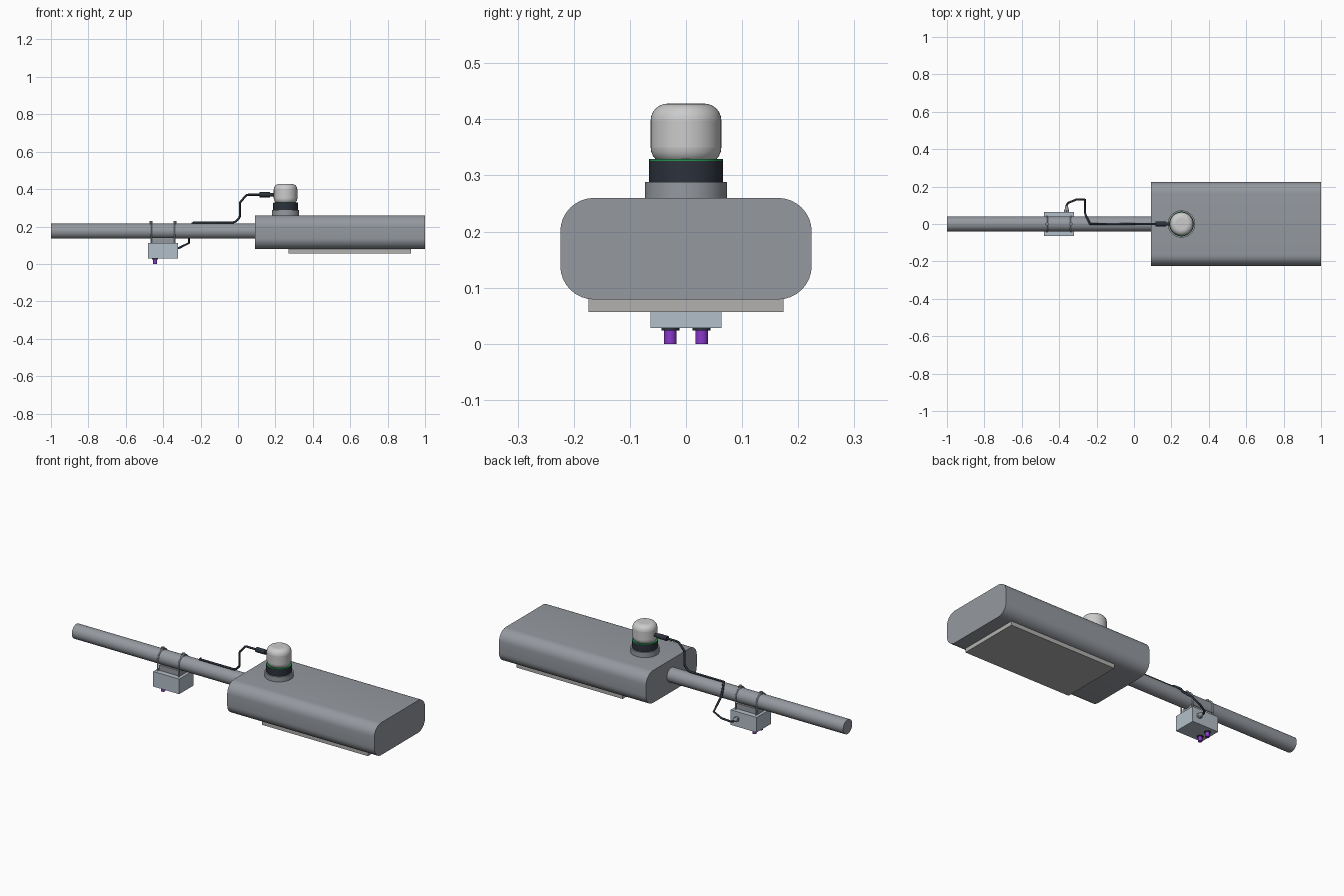
import bpy, bmesh, math
from mathutils import Vector

if "Cube" in bpy.data.objects:
    bpy.data.objects.remove(bpy.data.objects["Cube"])


def mat(name, rgb):
    m = bpy.data.materials.new(name)
    m.diffuse_color = (*rgb, 1)
    m.use_nodes = True
    m.node_tree.nodes["Principled BSDF"].inputs["Base Color"].default_value = m.diffuse_color
    return m


STEEL = mat("steel", (0.30, 0.32, 0.35))
BOX = mat("pale_blue_grey", (0.45, 0.52, 0.58))
LENS = mat("warm_grey", (0.45, 0.44, 0.43))
PALE = mat("pale_plastic", (0.66, 0.67, 0.68))
DARK = mat("dark_plastic", (0.025, 0.032, 0.045))
GREEN = mat("green", (0.02, 0.3, 0.08))
PURPLE = mat("purple", (0.25, 0.04, 0.6))


def finish(ob, name, m, smooth=True):
    ob.name = name
    ob.data.materials.append(m)
    if smooth and ob.type == 'MESH':
        bpy.ops.object.select_all(action='DESELECT')
        ob.select_set(True)
        bpy.context.view_layer.objects.active = ob
        bpy.ops.object.shade_smooth_by_angle(angle=math.radians(35))
    return ob


def box(name, lo, hi, m):
    lo, hi = Vector(lo), Vector(hi)
    bpy.ops.mesh.primitive_cube_add(size=1, location=(lo + hi) / 2)
    ob = bpy.context.object
    ob.scale = hi - lo
    bpy.ops.object.transform_apply(location=False, rotation=False)
    return finish(ob, name, m, False)


def rod(name, a, b, r, m, sides=32, r2=None):
    a, b = Vector(a), Vector(b)
    bpy.ops.mesh.primitive_cone_add(vertices=sides, radius1=r, radius2=r if r2 is None else r2,
                                    depth=(b - a).length, location=(a + b) / 2)
    ob = bpy.context.object
    ob.rotation_euler = (b - a).to_track_quat('Z', 'Y').to_euler()
    return finish(ob, name, m)


def tube(name, pts, r, m):
    cu = bpy.data.curves.new(name, 'CURVE')
    cu.dimensions = '3D'
    cu.bevel_depth, cu.bevel_resolution, cu.use_fill_caps = r, 2, True
    sp = cu.splines.new('POLY')
    sp.points.add(len(pts) - 1)
    for p, co in zip(sp.points, pts):
        p.co = (*co, 1)
    ob = bpy.data.objects.new(name, cu)
    bpy.context.collection.objects.link(ob)
    return finish(ob, name, m)


# Mounting arm
rod("arm_pipe", (-1, 0, 0.175), (0.12, 0, 0.175), 0.04, STEEL, 48)

# Lamp head: rounded profile extruded along x
bm = bmesh.new()
R, prof = 0.06, []
for k, (cy, cz) in enumerate([(0.164, 0.2), (-0.164, 0.2), (-0.164, 0.139), (0.164, 0.139)]):
    for i in range(9):
        a = math.radians(90 * k + 90 * i / 8)
        prof.append((cy + R * math.cos(a), cz + R * math.sin(a)))
f = bm.faces.new([bm.verts.new((0.09, y, z)) for y, z in prof])
ext = bmesh.ops.extrude_face_region(bm, geom=[f])['geom']
bmesh.ops.translate(bm, vec=(0.91, 0, 0), verts=[g for g in ext if isinstance(g, bmesh.types.BMVert)])
bmesh.ops.recalc_face_normals(bm, faces=bm.faces)
me = bpy.data.meshes.new("lamp_head")
bm.to_mesh(me)
bm.free()
head = bpy.data.objects.new("lamp_head", me)
bpy.context.collection.objects.link(head)
finish(head, "lamp_head", STEEL)

# Lens plate below
box("lens_plate", (0.27, -0.174, 0.057), (0.925, 0.174, 0.082), LENS)

# Sensor on top of the head
SX = 0.254
rod("sensor_socket", (SX, 0, 0.255), (SX, 0, 0.288), 0.073, STEEL, 48)
rod("sensor_band", (SX, 0, 0.288), (SX, 0, 0.326), 0.066, DARK, 48)
rod("sensor_seal", (SX, 0, 0.326), (SX, 0, 0.329), 0.0655, GREEN, 48)
dome = rod("sensor_cap", (SX, 0, 0.32), (SX, 0, 0.428), 0.063, PALE, 48)
bev = dome.modifiers.new("round_top", 'BEVEL')
bev.width, bev.segments, bev.limit_method = 0.03, 6, 'ANGLE'
dome.modifiers.move(len(dome.modifiers) - 1, 0)

# Connector on the sensor side
rod("connector_nose", (SX - 0.03, 0, 0.37), (0.165, 0, 0.37), 0.009, DARK, 20)
rod("connector_body", (0.172, 0, 0.37), (0.115, 0, 0.37), 0.0135, DARK, 20)

# Cable from the sensor along the pipe and down to the box
tube("cable", [(0.13, 0, 0.37), (0.055, 0, 0.37), (0.045, 0, 0.367), (0.014, 0, 0.333),
               (0.01, 0, 0.325), (0.01, 0, 0.255), (0.006, 0, 0.245), (-0.013, 0, 0.226),
               (-0.025, 0, 0.222), (-0.235, 0, 0.222), (-0.242, 0.015, 0.218),
               (-0.258, 0.046, 0.195), (-0.262, 0.062, 0.17), (-0.262, 0.13, 0.112),
               (-0.31, 0.13, 0.088), (-0.352, 0.113, 0.075), (-0.36, 0.1, 0.072),
               (-0.36, 0.06, 0.072)], 0.0058, DARK)

# Control box, saddle and cable gland
box("control_box", (-0.481, -0.063, 0.028), (-0.32, 0.063, 0.112), BOX)
box("saddle", (-0.465, -0.034, 0.11), (-0.337, 0.034, 0.142), STEEL)
rod("gland_nut", (-0.36, 0.06, 0.072), (-0.36, 0.074, 0.072), 0.015, STEEL, 6)
rod("gland_cone", (-0.36, 0.074, 0.072), (-0.36, 0.095, 0.072), 0.012, STEEL, 20, 0.007)

# Clamp straps over the pipe, each with a bolt on top
for i, x in enumerate((-0.465, -0.337)):
    arc = [(x, 0.043 * math.cos(math.pi * k / 16), 0.175 + 0.043 * math.sin(math.pi * k / 16))
           for k in range(17)]
    tube(f"clamp_strap_{i}", [(x, 0.043, 0.11)] + arc + [(x, -0.043, 0.11)], 0.004, BOX)
    rod(f"clamp_bolt_{i}", (x, 0, 0.212), (x, 0, 0.229), 0.009, STEEL, 6)

# Purple probes with dark washers
for i, y in enumerate((-0.028, 0.028)):
    rod(f"probe_{i}", (-0.443, y, 0), (-0.443, y, 0.03), 0.011, PURPLE, 24)
    rod(f"probe_washer_{i}", (-0.443, y, 0.024), (-0.443, y, 0.029), 0.016, DARK, 24)
